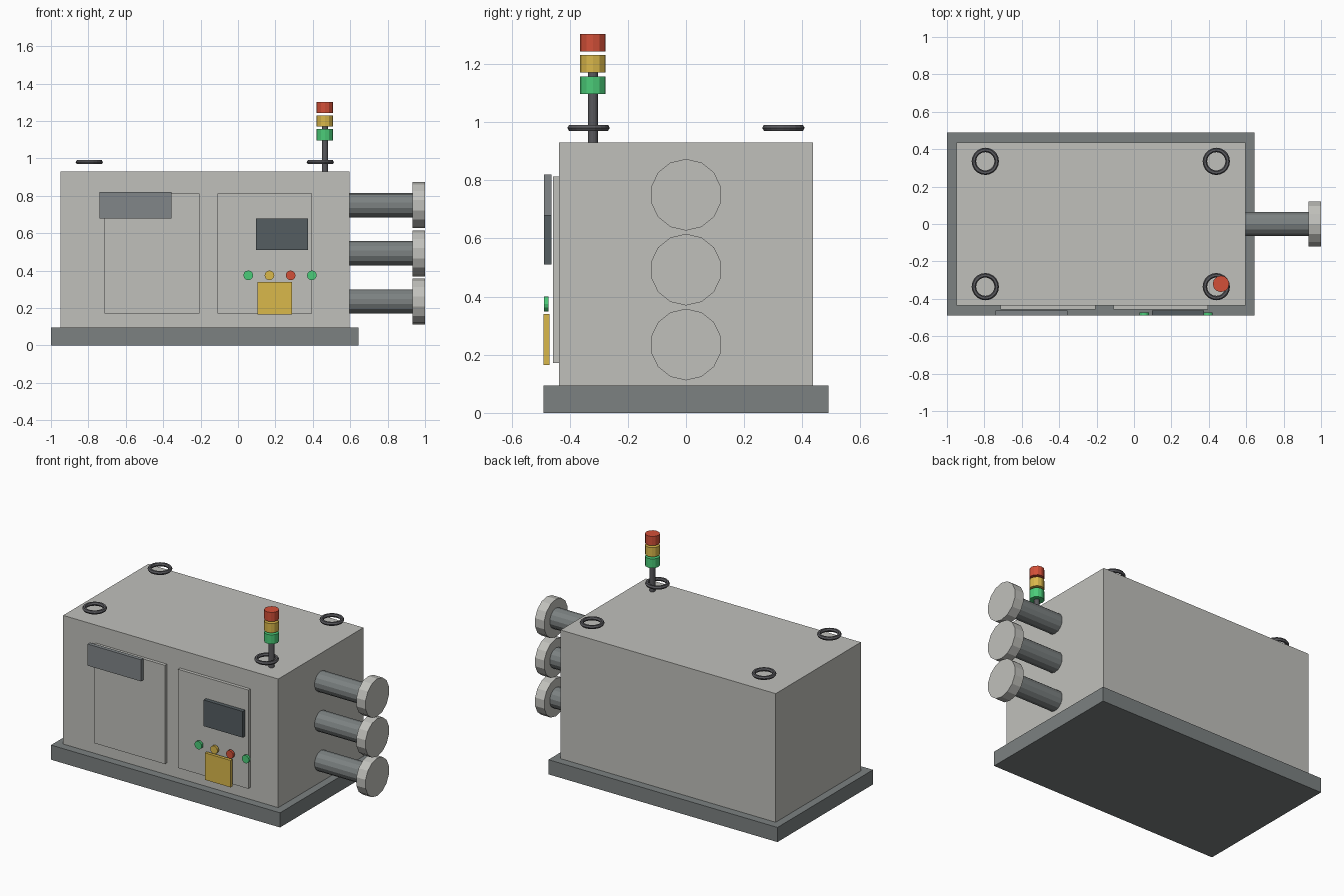
import bpy
from math import pi

if "Cube" in bpy.data.objects:
    bpy.data.objects.remove(bpy.data.objects["Cube"])


def material(name, r, g, b):
    m = bpy.data.materials.new(name)
    m.diffuse_color = (r, g, b, 1)
    m.use_nodes = True
    m.node_tree.nodes["Principled BSDF"].inputs["Base Color"].default_value = m.diffuse_color
    return m


LIGHT = material("light_grey", 0.53, 0.53, 0.50)
DARK = material("dark_grey", 0.20, 0.22, 0.22)
PANEL = material("panel_grey", 0.22, 0.24, 0.25)
METAL = material("dark_metal", 0.10, 0.10, 0.11)
SCREEN = material("screen", 0.09, 0.11, 0.12)
RED = material("red", 0.65, 0.08, 0.04)
YELLOW = material("yellow", 0.70, 0.48, 0.07)
GREEN = material("green", 0.07, 0.60, 0.19)


def finish(name, mat):
    ob = bpy.context.object
    ob.name = name
    ob.data.materials.append(mat)
    return ob


def box(name, x, y, z, mat):
    """Box given by its (min, max) range on each axis."""
    bpy.ops.mesh.primitive_cube_add(size=1, location=[sum(r) / 2 for r in (x, y, z)])
    ob = finish(name, mat)
    ob.scale = [r[1] - r[0] for r in (x, y, z)]
    bpy.ops.object.transform_apply(location=False, rotation=False, scale=True)
    return ob


def rod(name, loc, radius, length, mat, sides=12, rot=(0, 0, 0)):
    bpy.ops.mesh.primitive_cylinder_add(vertices=sides, radius=radius, depth=length,
                                        location=loc, rotation=rot)
    return finish(name, mat)


ALONG_X = (pi / 2, 0, pi / 2)
ALONG_Y = (pi / 2, 0, 0)

# Plinth and cabinet
box("plinth", (-1, 0.645), (-0.49, 0.49), (0, 0.095), DARK)
box("cabinet", (-0.95, 0.595), (-0.437, 0.437), (0.095, 0.93), LIGHT)

# Front doors with their panels
for side, x in (("left", (-0.715, -0.205)), ("right", (-0.11, 0.395))):
    box(side + "_door", x, (-0.458, -0.437), (0.172, 0.813), LIGHT)
box("upper_panel", (-0.74, -0.355), (-0.488, -0.463), (0.68, 0.82), PANEL)
box("display_screen", (0.095, 0.375), (-0.488, -0.463), (0.51, 0.68), SCREEN)
box("warning_plate", (0.105, 0.29), (-0.49, -0.47), (0.165, 0.34), YELLOW)

# Row of push buttons
for i, mat in enumerate((GREEN, YELLOW, RED, GREEN)):
    rod(f"button_{i + 1}", (0.055 + 0.1133 * i, -0.48, 0.375), 0.026, 0.016, mat, 12, ALONG_Y)

# Side pipes with end flanges
for i, z in enumerate((0.235, 0.4925, 0.75)):
    rod(f"pipe_{i + 1}", (0.76, 0, z), 0.065, 0.35, DARK, 14, ALONG_X)
    rod(f"flange_{i + 1}", (0.967, 0, z), 0.123, 0.066, LIGHT, 14, ALONG_X)

# Lifting rings over the roof corners
for x in (-0.795, 0.44):
    for y in (-0.335, 0.335):
        bpy.ops.mesh.primitive_torus_add(major_segments=20, minor_segments=6, major_radius=0.061,
                                         minor_radius=0.012, location=(x, y, 0.98))
        finish("lifting_ring", METAL)

# Signal tower
rod("signal_pole", (0.465, -0.32, 1.05), 0.017, 0.24, METAL)
for name, z, mat in (("green", 1.127, GREEN), ("yellow", 1.2, YELLOW), ("red", 1.273, RED)):
    rod(name + "_beacon", (0.465, -0.32, z), 0.044, 0.06, mat)
